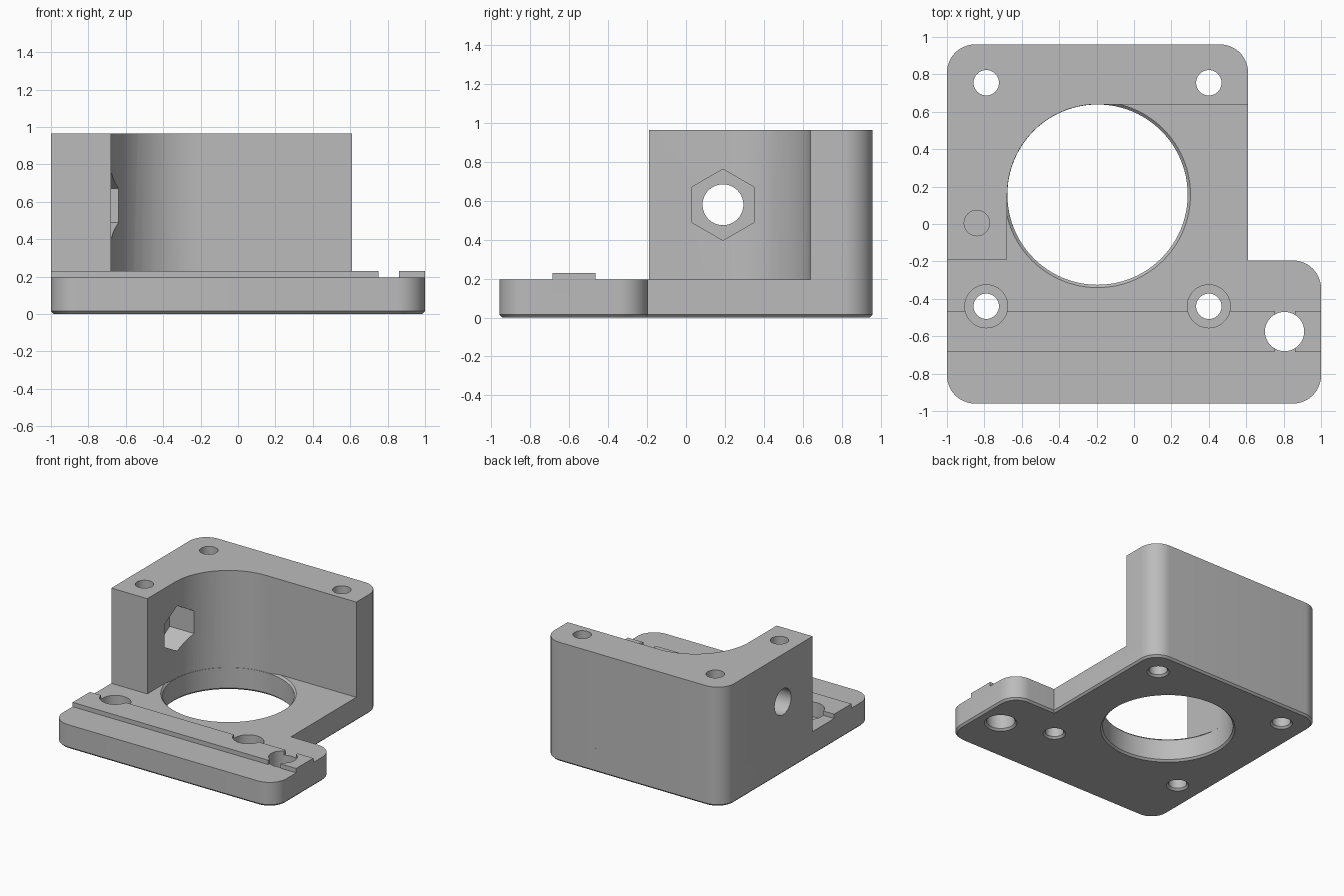
import bpy, bmesh, math
from mathutils import Vector, Matrix

cube = bpy.data.objects.get("Cube")
if cube:
    bpy.data.objects.remove(cube, do_unlink=True)

grey = bpy.data.materials.new("plain_grey")
grey.use_nodes = True
grey.diffuse_color = (0.5, 0.5, 0.5, 1)
grey.node_tree.nodes["Principled BSDF"].inputs["Base Color"].default_value = (0.5, 0.5, 0.5, 1)

PLATE, TOP, CHAMFER = 0.195, 0.965, 0.015
BORE_X, BORE_Y, BORE_R = -0.195, 0.157, 0.482
SCREW_R = 0.068


def make_object(name, bm):
    bmesh.ops.recalc_face_normals(bm, faces=bm.faces)
    mesh = bpy.data.meshes.new(name)
    bm.to_mesh(mesh)
    bm.free()
    mesh.materials.append(grey)
    obj = bpy.data.objects.new(name, mesh)
    bpy.context.collection.objects.link(obj)
    return obj


def rounded(corners):
    """Outline from (x, y, radius) corners that meet at right angles."""
    points = []
    for i, (x, y, r) in enumerate(corners):
        p = Vector((x, y))
        if r == 0:
            points.append(p)
            continue
        d1 = (Vector(corners[i - 1][:2]) - p).normalized()
        d2 = (Vector(corners[(i + 1) % len(corners)][:2]) - p).normalized()
        steps = 24 if r > 0.3 else 12
        for k in range(steps + 1):
            t = math.pi / 2 * k / steps
            points.append(p + r * (d1 + d2) - r * (d2 * math.cos(t) + d1 * math.sin(t)))
    return points


def prism(name, outline, z0, z1, bottom_chamfer=0):
    bm = bmesh.new()
    base = bm.faces.new([bm.verts.new((p.x, p.y, z0)) for p in outline])
    edges = list(base.edges)
    ext = bmesh.ops.extrude_face_region(bm, geom=[base], use_keep_orig=True)
    top = [g for g in ext["geom"] if isinstance(g, bmesh.types.BMVert)]
    bmesh.ops.translate(bm, verts=top, vec=(0, 0, z1 - z0))
    bmesh.ops.recalc_face_normals(bm, faces=bm.faces)
    if bottom_chamfer:
        bmesh.ops.bevel(bm, geom=edges, offset=bottom_chamfer, segments=1,
                        affect='EDGES', profile=0.5)
    return make_object(name, bm)


def box(name, x0, x1, y0, y1, z0, z1):
    return prism(name, [Vector(p) for p in ((x0, y0), (x1, y0), (x1, y1), (x0, y1))], z0, z1)


def turned(name, rings, matrix, sides=48):
    """Solid of revolution from (radius, height) rings."""
    bm = bmesh.new()
    loops = []
    for r, z in rings:
        loops.append([bm.verts.new((r * math.cos(a), r * math.sin(a), z))
                      for a in (2 * math.pi * k / sides for k in range(sides))])
    for low, high in zip(loops, loops[1:]):
        for k in range(sides):
            n = (k + 1) % sides
            bm.faces.new((low[k], low[n], high[n], high[k]))
    bm.faces.new(loops[0][::-1])
    bm.faces.new(loops[-1])
    bm.transform(matrix)
    return make_object(name, bm)


def combine(obj, tool, operation):
    mod = obj.modifiers.new("join", 'BOOLEAN')
    mod.operation, mod.solver, mod.object = operation, 'EXACT', tool
    bpy.context.view_layer.update()
    graph = bpy.context.evaluated_depsgraph_get()
    mesh = bpy.data.meshes.new_from_object(obj.evaluated_get(graph))
    obj.modifiers.clear()
    obj.data = mesh
    bpy.data.objects.remove(tool, do_unlink=True)


def hole_rings(r, top):
    # Straight hole widening at the underside
    return [(r + 2 * CHAMFER, -CHAMFER), (r, CHAMFER), (r, top)]


def at(x, y):
    return Matrix.Translation((x, y, 0))


# Base plate with side ear and chamfered underside
bracket = prism("motor_bracket", rounded([
    (-1, -0.96, 0.15), (1, -0.96, 0.15), (1, -0.195, 0.15),
    (0.61, -0.195, 0), (0.61, 0.96, 0.15), (-1, 0.96, 0.15)]), 0, PLATE, CHAMFER)

# Main bore, chamfered at both ends
bore = hole_rings(BORE_R, PLATE - CHAMFER) + [(BORE_R + 2 * CHAMFER, PLATE + CHAMFER)]
combine(bracket, turned("bore_cutter", bore, at(BORE_X, BORE_Y), 96), 'DIFFERENCE')

# Corner wall with a curved inside
R = BORE_R + 0.001
wall = prism("corner_wall", rounded([
    (-1, -0.19, 0), (BORE_X - R, -0.19, 0), (BORE_X - R, BORE_Y + R, R),
    (0.61, BORE_Y + R, 0), (0.61, 0.96, 0.15), (-1, 0.96, 0.15)]), 0.15, TOP)
combine(bracket, wall, 'UNION')

# Raised rail, interrupted at the ear hole
for x0, x1 in ((-1, 0.75), (0.86, 1)):
    combine(bracket, box("rail", x0, x1, -0.685, -0.465, 0.15, 0.23), 'UNION')

# Screw holes: plain at the back, counterbored at the front
for x in (-0.79, 0.4):
    back = hole_rings(SCREW_R, 1.1)
    combine(bracket, turned("screw_cutter", back, at(x, 0.755)), 'DIFFERENCE')
    front = hole_rings(SCREW_R, 0.11) + [(0.115, 0.11), (0.115, 0.3)]
    combine(bracket, turned("screw_cutter", front, at(x, -0.44)), 'DIFFERENCE')

# Ear hole and blind hole in the wall top
combine(bracket, turned("ear_cutter", hole_rings(0.105, 0.3), at(0.805, -0.575)), 'DIFFERENCE')
combine(bracket, turned("blind_cutter", [(SCREW_R, 0.7), (SCREW_R, 1.1)], at(-0.84, 0.005)),
        'DIFFERENCE')

# Side hole with hexagonal nut pocket opening inward
side = Matrix.Translation((0, 0.19, 0.58)) @ Matrix.Rotation(math.pi / 2, 4, 'Y')
combine(bracket, turned("side_cutter", [(0.105, -1.1), (0.105, -0.5)], side), 'DIFFERENCE')
combine(bracket, turned("nut_cutter", [(0.183, -0.855), (0.183, -0.5)], side, 6), 'DIFFERENCE')

bpy.ops.object.select_all(action='DESELECT')
bracket.select_set(True)
bpy.context.view_layer.objects.active = bracket
bpy.ops.object.shade_smooth_by_angle(angle=math.radians(30))
